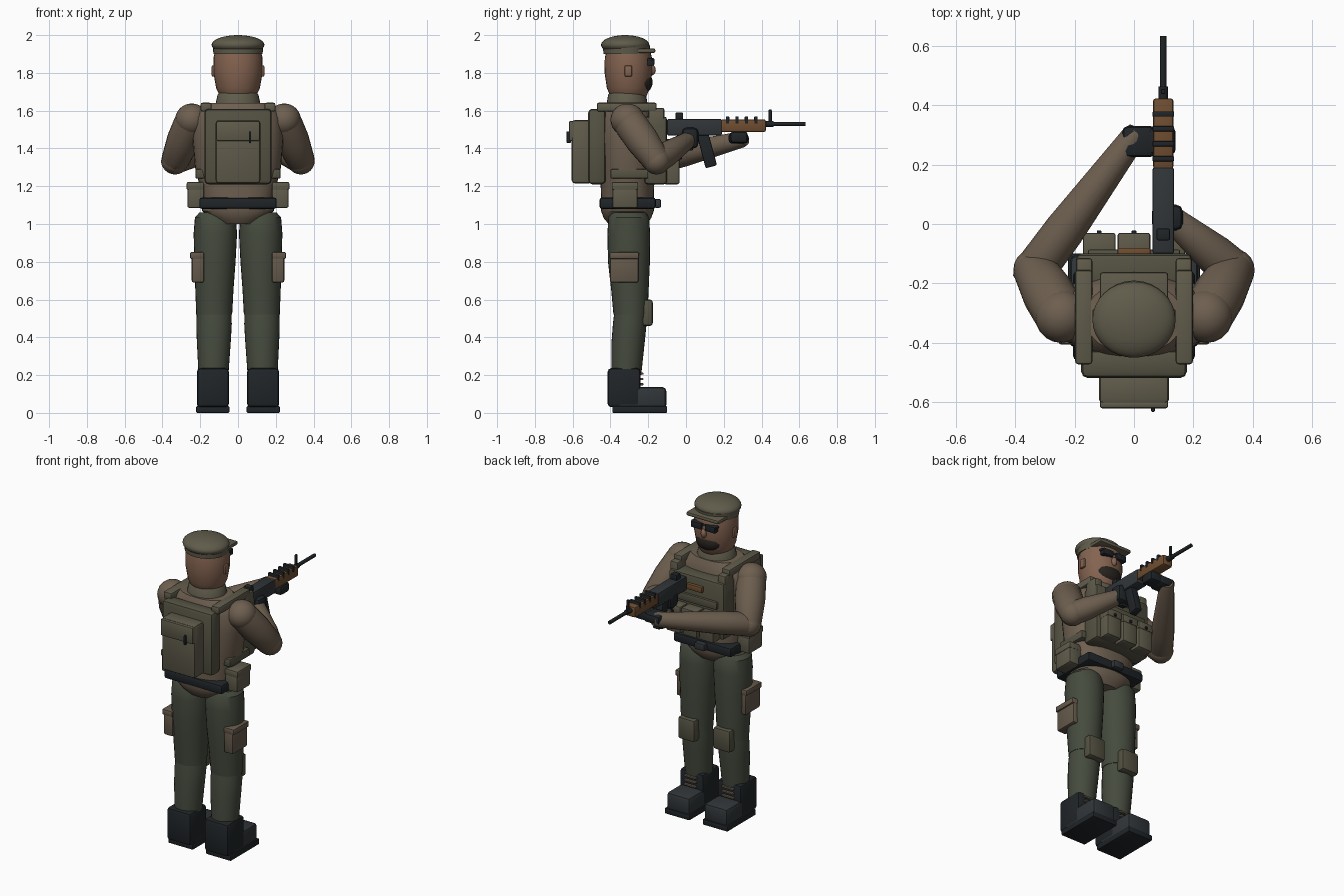
import bpy, bmesh, math
from mathutils import Vector, Matrix

if "Cube" in bpy.data.objects:
    bpy.data.objects.remove(bpy.data.objects["Cube"])

COL = {"shirt": (.155, .115, .08), "skin": (.23, .125, .08), "olive": (.115, .105, .07),
       "pack": (.09, .085, .055), "pants": (.06, .07, .048), "black": (.014, .018, .021),
       "metal": (.03, .036, .04), "wood": (.16, .075, .03), "patch": (.13, .10, .07),
       "beard": (.02, .016, .013)}
MAT = {}
for k, c in COL.items():
    MAT[k] = bpy.data.materials.new(k)
    MAT[k].diffuse_color = (*c, 1)


def finish(name, bm, mat):
    bmesh.ops.recalc_face_normals(bm, faces=bm.faces)
    me = bpy.data.meshes.new(name)
    bm.to_mesh(me)
    bm.free()
    me.materials.append(MAT[mat])
    ob = bpy.data.objects.new(name, me)
    bpy.context.collection.objects.link(ob)
    return ob


def box(name, x, y, z, mat, bevel=.008, tilt=0):
    """Bevelled box from (min, max) ranges, tilted about x through its centre."""
    bm = bmesh.new()
    bmesh.ops.create_cube(bm, size=1)
    size = [r[1] - r[0] for r in (x, y, z)]
    bmesh.ops.scale(bm, vec=size, verts=bm.verts)
    b = min(bevel, min(size) * .4)
    bmesh.ops.bevel(bm, geom=bm.edges[:], offset=b, segments=2, profile=.5, affect='EDGES')
    mid = Vector([(r[0] + r[1]) / 2 for r in (x, y, z)])
    bm.transform(Matrix.Translation(mid) @ Matrix.Rotation(tilt, 4, 'X'))
    return finish(name, bm, mat)


def pair(name, x, y, z, mat, bevel=.008):
    """The same box on both sides of the body."""
    box("right_" + name, x, y, z, mat, bevel)
    box("left_" + name, (-x[1], -x[0]), y, z, mat, bevel)


def ball(name, c, r, mat, seg=28, rings=16):
    bm = bmesh.new()
    bmesh.ops.create_uvsphere(bm, u_segments=seg, v_segments=rings, radius=1)
    bm.transform(Matrix.Translation(c) @ Matrix.Diagonal((*r, 1)))
    return finish(name, bm, mat)


def skin_rings(name, rings, mat):
    bm = bmesh.new()
    loops = [[bm.verts.new(p) for p in ring] for ring in rings]
    n = len(loops[0])
    for a, b in zip(loops, loops[1:]):
        for i in range(n):
            bm.faces.new((a[i], a[(i + 1) % n], b[(i + 1) % n], b[i]))
    bm.faces.new(loops[0])
    bm.faces.new(loops[-1])
    return finish(name, bm, mat)


def loft(name, rows, mat, n=28, power=1.0):
    """Stack of level ovals: (z, centre x, centre y, radius x, radius y)."""
    def sp(v):
        return math.copysign(abs(v) ** power, v)
    ang = [2 * math.pi * i / n for i in range(n)]
    return skin_rings(name, [[(cx + rx * sp(math.cos(a)), cy + ry * sp(math.sin(a)), z) for a in ang]
                             for z, cx, cy, rx, ry in rows], mat)


def tube(name, a, b, radii, mat, n=20):
    """Straight limb from a to b with (position 0-1, radius) stations."""
    a, b = Vector(a), Vector(b)
    q = (b - a).to_track_quat('Z', 'Y')
    return skin_rings(name, [[a.lerp(b, t) + q @ Vector((r * math.cos(2 * math.pi * i / n),
                      r * math.sin(2 * math.pi * i / n), 0)) for i in range(n)] for t, r in radii], mat)


# torso and neck
loft("torso", [(1.0, 0, -.31, .10, .10), (1.03, 0, -.31, .15, .125), (1.07, 0, -.31, .19, .14),
               (1.15, 0, -.31, .19, .14), (1.3, 0, -.31, .228, .145), (1.45, 0, -.315, .24, .15),
               (1.56, 0, -.315, .235, .145), (1.61, 0, -.315, .205, .13), (1.64, 0, -.315, .16, .115)],
     "shirt", 32, .85)
loft("collar", [(1.61, 0, -.312, .125, .115), (1.64, 0, -.312, .118, .108), (1.685, 0, -.312, .108, .10),
                (1.70, 0, -.312, .095, .088)], "olive")

# head, beard and glasses
loft("head", [(1.65, 0, -.305, .07, .07), (1.675, 0, -.305, .095, .095), (1.72, 0, -.305, .116, .114),
              (1.80, 0, -.305, .13, .126), (1.88, 0, -.305, .13, .125), (1.94, 0, -.305, .115, .11)], "skin")
ball("beard", (0, -.232, 1.75), (.085, .055, .06), "beard")
ball("nose", (0, -.18, 1.815), (.018, .02, .028), "skin", 12, 8)
pair("ear", (.12, .14), (-.325, -.285), (1.78, 1.84), "skin")
pair("lens", (.012, .085), (-.205, -.168), (1.838, 1.878), "black", .006)
box("glasses_bridge", (-.09, .09), (-.205, -.178), (1.862, 1.878), "black", .004)

# cap with brim
ball("cap", (0, -.322, 1.948), (.14, .128, .052), "olive", 32)
loft("cap_band", [(1.9, 0, -.315, .13, .122), (1.945, 0, -.315, .134, .125)], "olive")
box("cap_brim", (-.115, .115), (-.31, -.162), (1.905, 1.93), "olive", .01)

# legs, pads, pockets and boots on both sides
for s, side in ((1, "right"), (-1, "left")):
    loft(side + "_thigh", [(1.06, s * .12, -.303, .085, .09), (1.035, s * .12, -.303, .108, .108),
                           (.95, s * .12, -.303, .115, .113), (.8, s * .122, -.302, .109, .111),
                           (.65, s * .125, -.297, .101, .099), (.52, s * .126, -.294, .095, .09)], "pants")
    loft(side + "_shin", [(.53, s * .126, -.294, .092, .086), (.47, s * .127, -.298, .094, .089),
                          (.38, s * .128, -.306, .09, .088), (.2, s * .13, -.316, .079, .079)], "pants")

    # arms from shoulder to elbow to hand
    sh, el = (s * .245, -.31, 1.552), (s * .333, -.155, 1.335)
    hand = (.125, .02, 1.45) if s > 0 else (.0, .295, 1.447)
    ball(side + "_shoulder", sh, (.088, .09, .086), "shirt", 20, 12)
    tube(side + "_upper_arm", sh, el, [(-.12, .078), (.1, .087), (.5, .088), (1, .074), (1.1, .06)], "shirt")
    ball(side + "_elbow", el, (.073, .073, .073), "shirt", 20, 12)
    tube(side + "_forearm", el, hand, [(-.1, .05), (0, .07), (.3, .068), (1, .043), (1.04, .035)], "shirt")

pair("knee_pad", (.065, .185), (-.235, -.176), (.46, .6), "pack", .015)
pair("thigh_pocket", (.18, .245), (-.402, -.252), (.69, .845), "patch", .01)
pair("thigh_pocket_flap", (.18, .254), (-.405, -.249), (.815, .852), "patch")
pair("boot_shaft", (.048, .218), (-.415, -.24), (.03, .237), "black", .02)
pair("boot_foot", (.05, .216), (-.37, -.104), (.02, .137), "metal", .022)
pair("boot_sole", (.046, .222), (-.39, -.10), (0, .036), "black", .006)
for i in range(3):
    pair("lace_%d" % i, (.09, .176), (-.245, -.226), (.146 + i * .028, .157 + i * .028), "patch", .003)

# belt and hip pouches
box("belt", (-.205, .205), (-.458, -.16), (1.08, 1.14), "black", .014)
box("belt_buckle", (-.035, .035), (-.17, -.132), (1.086, 1.132), "metal")
pair("hip_pouch", (.18, .268), (-.39, -.256), (1.085, 1.2), "olive", .01)
pair("hip_pouch_flap", (.18, .272), (-.393, -.253), (1.18, 1.222), "olive")

# vest, straps and chest pouches
box("chest_plate", (-.195, .195), (-.22, -.10), (1.21, 1.57), "pack", .018)
box("chest_panel", (-.155, .155), (-.12, -.086), (1.40, 1.45), "pack", .006)
box("chest_patch", (-.055, .055), (-.11, -.08), (1.485, 1.52), "wood", .004)
for i, x in enumerate((-.117, 0, .117)):
    box("chest_pouch_%d" % i, (x - .052, x + .052), (-.12, -.034), (1.21, 1.375), "olive", .012)
    box("chest_pouch_flap_%d" % i, (x - .055, x + .055), (-.12, -.03), (1.335, 1.385), "olive")
    box("pouch_button_%d" % i, (x - .008, x + .008), (-.035, -.022), (1.342, 1.358), "black", .003)
pair("shoulder_strap", (.14, .198), (-.472, -.155), (1.595, 1.642), "olive", .01)
pair("front_strap", (.14, .195), (-.20, -.115), (1.5, 1.615), "olive", .01)
pair("side_strap", (.17, .225), (-.40, -.2), (1.24, 1.29), "pack")

# backpack
box("backpack", (-.178, .178), (-.518, -.425), (1.21, 1.61), "pack", .022)
box("backpack_pocket", (-.118, .118), (-.605, -.50), (1.215, 1.55), "olive", .016)
box("backpack_flap", (-.115, .115), (-.62, -.595), (1.44, 1.545), "olive", .008)
box("backpack_zip", (.058, .07), (-.632, -.61), (1.43, 1.49), "black", .003)

# gloves
box("right_glove", (.06, .165), (-.022, .066), (1.4, 1.51), "black", .025)
box("left_glove", (-.04, .075), (.225, .33), (1.425, 1.485), "black", .02)
box("left_fingers", (.05, .14), (.235, .325), (1.43, 1.49), "black", .015)

# rifle
G = (.062, .135)
box("rifle_receiver", G, (-.10, .19), (1.468, 1.556), "metal", .008)
box("rifle_handguard", (.064, .133), (.185, .423), (1.487, 1.554), "wood", .01)
for i in range(4):
    box("handguard_rib_%d" % i, (.062, .135), (.211 + i * .05, .229 + i * .05), (1.53, 1.57), "black", .004)
box("rear_sight", (.076, .121), (-.055, -.015), (1.55, 1.59), "black", .005)
box("rifle_magazine", (.075, .122), (.08, .142), (1.30, 1.48), "black", .007, .26)
box("rifle_grip", (.078, .12), (.0, .045), (1.39, 1.48), "black", .007, -.2)
tube("rifle_barrel", (.098, .41, 1.53), (.098, .633, 1.53), [(0, .011), (1, .011)], "black", 14)
tube("barrel_collar", (.098, .41, 1.53), (.098, .462, 1.53), [(0, .016), (1, .016)], "black", 14)
box("front_sight", (.091, .105), (.438, .454), (1.53, 1.605), "black", .003)

bpy.ops.object.select_all(action='SELECT')
bpy.context.view_layer.objects.active = bpy.data.objects["torso"]
bpy.ops.object.shade_smooth_by_angle(angle=math.radians(35))

for m in bpy.data.materials:
    if m.users and not m.is_grease_pencil:
        m.use_nodes = True
        m.node_tree.nodes["Principled BSDF"].inputs["Base Color"].default_value = m.diffuse_color
